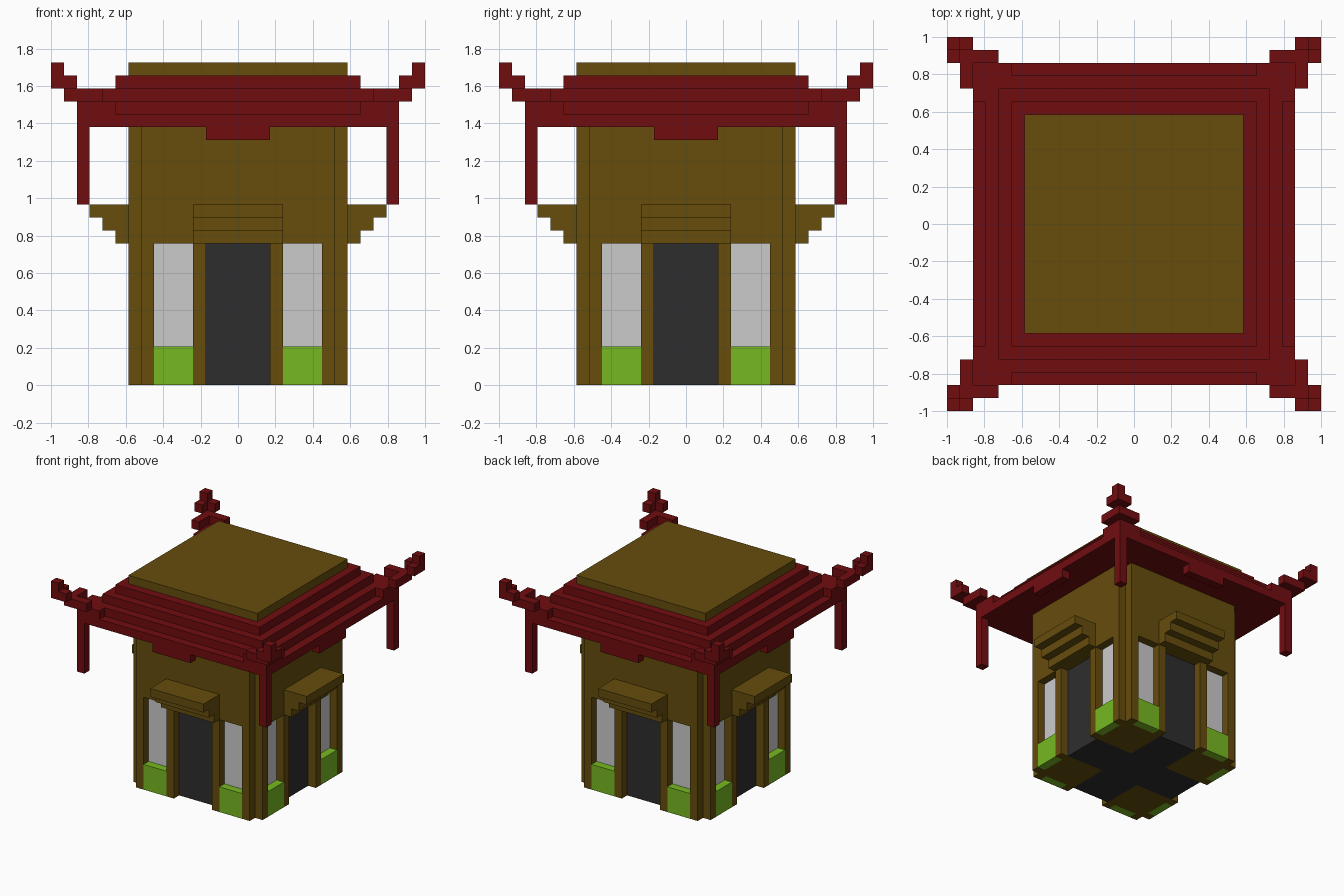
import bpy, bmesh, math
from mathutils import Matrix

if "Cube" in bpy.data.objects:
    bpy.data.objects.remove(bpy.data.objects["Cube"])

U = 2 / 29  # one grid block; the model is 29 blocks wide


def material(name, rgb):
    m = bpy.data.materials.new(name)
    m.diffuse_color = (*rgb, 1)
    m.use_nodes = True
    m.node_tree.nodes["Principled BSDF"].inputs["Base Color"].default_value = m.diffuse_color
    return m


BROWN = material("brown wood", (0.135, 0.075, 0.004))
RED = material("red tiles", (0.165, 0.004, 0.005))
DARK = material("dark door", (0.027, 0.027, 0.027))
WHITE = material("pale window", (0.60, 0.60, 0.60))
GREEN = material("green planter", (0.185, 0.485, 0.016))


def prism(name, mat, outline, z0, z1, turns=(0,)):
    """Extrude an outline (in blocks) from z0 to z1, repeated at quarter turns."""
    bm = bmesh.new()
    for t in turns:
        rot = Matrix.Rotation(t * math.pi / 2, 4, 'Z')
        base = bm.faces.new([bm.verts.new((x * U, y * U, z0 * U)) for x, y in outline])
        ext = bmesh.ops.extrude_face_region(bm, geom=[base])["geom"]
        top = [v for v in ext if isinstance(v, bmesh.types.BMVert)]
        bmesh.ops.translate(bm, verts=top, vec=(0, 0, (z1 - z0) * U))
        bmesh.ops.transform(bm, matrix=rot, verts=list(base.verts) + top)
    bmesh.ops.recalc_face_normals(bm, faces=bm.faces)
    mesh = bpy.data.meshes.new(name)
    bm.to_mesh(mesh)
    bm.free()
    mesh.materials.append(mat)
    ob = bpy.data.objects.new(name, mesh)
    bpy.context.collection.objects.link(ob)
    return ob


def rect(x0, x1, y0, y1):
    return [(x0, y0), (x1, y0), (x1, y1), (x0, y1)]


def square(h):
    return rect(-h, h, -h, h)


def plus(a, b):
    """Cross outline: arms reach a, with half width b."""
    quarter = [(a, -b), (a, b), (b, b)]
    out = []
    for c, s in ((1, 0), (0, 1), (-1, 0), (0, -1)):
        out += [(x * c - y * s, x * s + y * c) for x, y in quarter]
    return out


def corner_l(i, o):
    """One-block-thick L hugging a corner, from i out to o."""
    return [(i, o), (i, o - 1), (o - 1, o - 1), (o - 1, i), (o, i), (o, o)]


ALL = range(4)

# Ground storey: dark doorway cross between four brown corner piers
prism("doorways", DARK, plus(7.5, 2.5), 0, 11)
prism("corner_piers", BROWN, rect(2.5, 7.5, 2.5, 7.5), 0, 11, ALL)
for tag, s in (("left", -1), ("right", 1)):
    def span(a, b, y0, y1):
        return rect(min(s * a, s * b), max(s * a, s * b), y0, y1)
    prism(f"{tag}_door_posts", BROWN, span(2.5, 3.5, -8.5, -7.5), 0, 11, ALL)
    prism(f"{tag}_corner_posts", BROWN, span(6.5, 7.5, -8.5, -7.5), 0, 11, ALL)
    prism(f"{tag}_planters", GREEN, span(3.5, 6.5, -8.5, -7.5), 0, 3, ALL)
    prism(f"{tag}_windows", WHITE, span(3.5, 6.5, -7.55, -7.5), 3, 11, ALL)

# Upper storey with notched corners, and stepped door canopies
prism("upper_wall", BROWN, plus(8.5, 7.5), 11, 20)
for i in range(3):
    prism(f"canopy_step_{i + 1}", BROWN, rect(-3.5, 3.5, -9.5 - i, -8.5), 11 + i, 12 + i, ALL)

# Stepped roof tiers and flat cap
for i in range(4):
    prism(f"roof_tier_{i + 1}", RED, square(12.5 - i), 20 + i, 21 + i)
prism("roof_cap", BROWN, square(8.5), 24, 25)

# Upswept corners, one L per level, ending in a single tip block
for i, (inner, outer) in enumerate(((9.5, 12.5), (10.5, 13.5), (12.5, 14.5))):
    prism(f"corner_upturn_{i + 1}", RED, corner_l(inner, outer), 21 + i, 22 + i, ALL)
prism("corner_tips", RED, rect(13.5, 14.5, 13.5, 14.5), 24, 25, ALL)

# Hanging corner pendants and the drop board in the middle of each eave
prism("corner_pendants", RED, rect(11.5, 12.5, 11.5, 12.5), 14, 20, ALL)
prism("eave_boards", RED, rect(-2.5, 2.5, -12.5, -11.5), 19, 20, ALL)
